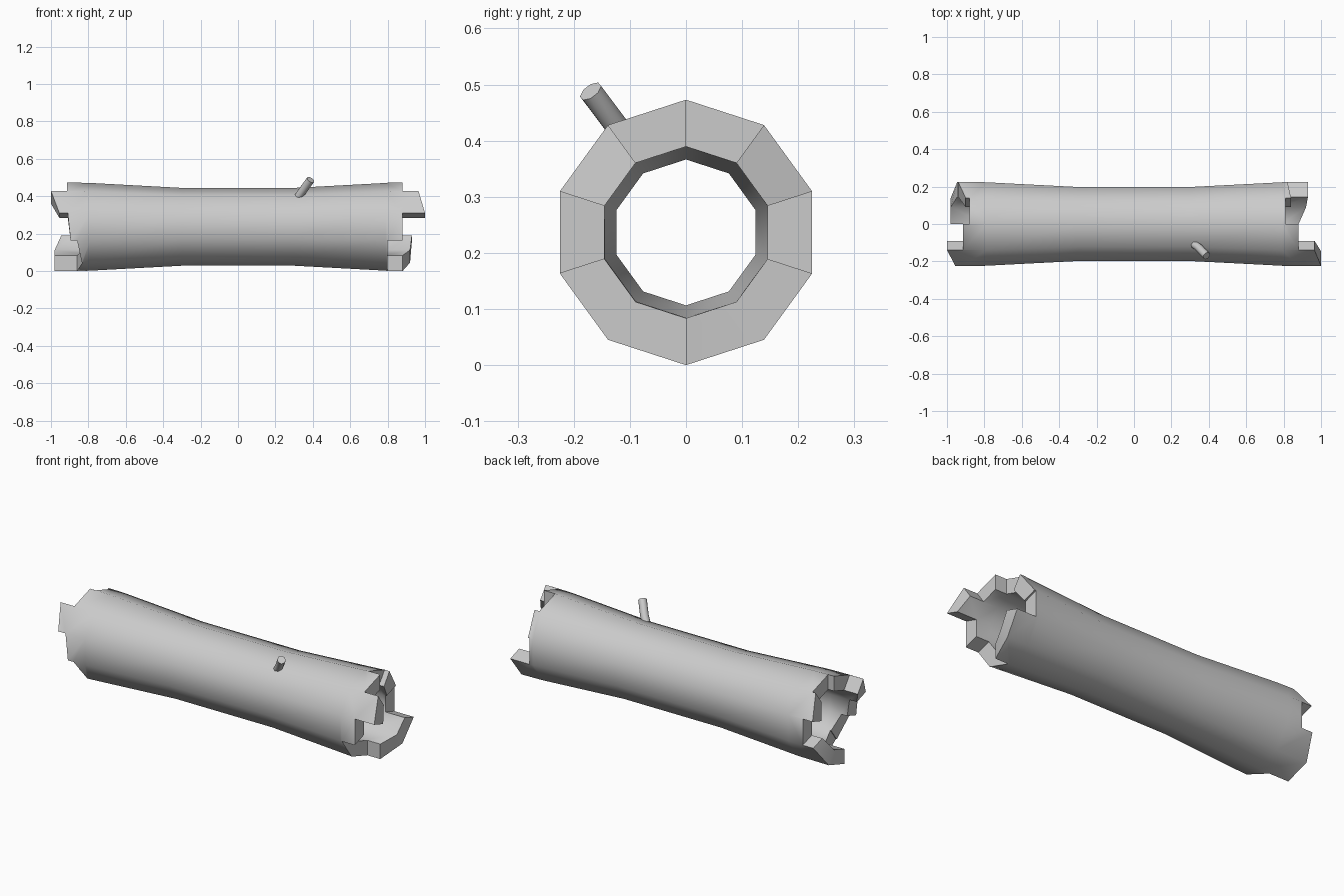
import bpy, bmesh, math
from mathutils import Vector

if "Cube" in bpy.data.objects:
    bpy.data.objects.remove(bpy.data.objects["Cube"])

N = 10
ZC = 0.2365
# Ring stations: (x, outer radius, inner radius); flared towards both ends
RINGS = [(-0.79, 0.2345, 0.152), (-0.3, 0.208, 0.13),
         (0.3, 0.208, 0.13), (0.79, 0.2345, 0.152)]
END_R = (0.2365, 0.153)

# Broken ends: reach of every side panel at its two corners, clockwise from the top
RIGHT = [(.81, .81), (.84, .82), (.81, .81), (.93, .92), (.92, .88),
         (.80, .80), (.80, .80), (.88, .88), (1.0, .965), (.88, .88)]
LEFT = [(.88, .88), (.90, .94), (.88, .88), (.945, .98), (.98, .98),
        (.86, .83), (.835, .86), (.895, .91), (.955, 1.0), (.915, .915)]


def finish(ob, angle):
    bpy.ops.object.select_all(action='DESELECT')
    ob.select_set(True)
    bpy.context.view_layer.objects.active = ob
    bpy.ops.object.shade_smooth_by_angle(angle=math.radians(angle))


# Hollow log
bm = bmesh.new()
cache = {}


def vert(x, k, layer, r):
    key = (round(x, 4), k % N, layer)
    if key not in cache:
        a = math.tau * k / N
        cache[key] = bm.verts.new((x, r * math.sin(a), ZC + r * math.cos(a)))
    return cache[key]


def face(verts):
    verts = list(dict.fromkeys(verts))
    if len(verts) > 2:
        bm.faces.new(verts)


# Outer and inner walls of the middle
for k in range(N):
    for a, b in zip(RINGS, RINGS[1:]):
        for layer in (0, 1):
            face([vert(s[0], j, layer, s[1 + layer])
                  for s, j in ((a, k), (b, k), (b, k + 1), (a, k + 1))])

# Jagged teeth, rims and step faces at both ends
for sign, ends, ring in ((-1, LEFT, RINGS[0]), (1, RIGHT, RINGS[-1])):
    def tip(x, k, layer):
        return vert(sign * x, k, layer, END_R[layer])

    def shared(k):
        return min(ends[(k - 1) % N][1], ends[k % N][0])

    for k in range(N):
        e0, e1 = ends[k]
        for layer in (0, 1):
            face([vert(ring[0], k, layer, ring[1 + layer]),
                  tip(shared(k), k, layer), tip(e0, k, layer),
                  tip(e1, k + 1, layer), tip(shared(k + 1), k + 1, layer),
                  vert(ring[0], k + 1, layer, ring[1 + layer])])
        face([tip(e0, k, 0), tip(e1, k + 1, 0), tip(e1, k + 1, 1), tip(e0, k, 1)])
        prev = ends[k - 1][1]
        if abs(prev - e0) > 1e-4:
            face([tip(prev, k, 0), tip(e0, k, 0), tip(e0, k, 1), tip(prev, k, 1)])

bmesh.ops.recalc_face_normals(bm, faces=bm.faces)
me = bpy.data.meshes.new("hollow_log")
bm.to_mesh(me)
bm.free()
log = bpy.data.objects.new("hollow_log", me)
bpy.context.collection.objects.link(log)
finish(log, 45)

# Bent twig stub
PATH = [Vector(p) for p in ((.315, -.105, .385), (.345, -.125, .428), (.388, -.170, .488))]
SIDES, R = 8, 0.022
bm = bmesh.new()
loops = []
for i, p in enumerate(PATH):
    d = (PATH[min(i + 1, 2)] - PATH[max(i - 1, 0)]).normalized()
    u = d.cross(Vector((0, 1, 0))).normalized()
    w = d.cross(u)
    loops.append([bm.verts.new(p + R * (math.cos(t) * u + math.sin(t) * w))
                  for t in (math.tau * j / SIDES for j in range(SIDES))])
for a, b in zip(loops, loops[1:]):
    for j in range(SIDES):
        n = (j + 1) % SIDES
        bm.faces.new((a[j], a[n], b[n], b[j]))
bm.faces.new(loops[0])
bm.faces.new(loops[-1])
bmesh.ops.recalc_face_normals(bm, faces=bm.faces)
me = bpy.data.meshes.new("twig")
bm.to_mesh(me)
bm.free()
twig = bpy.data.objects.new("twig", me)
bpy.context.collection.objects.link(twig)
finish(twig, 50)
